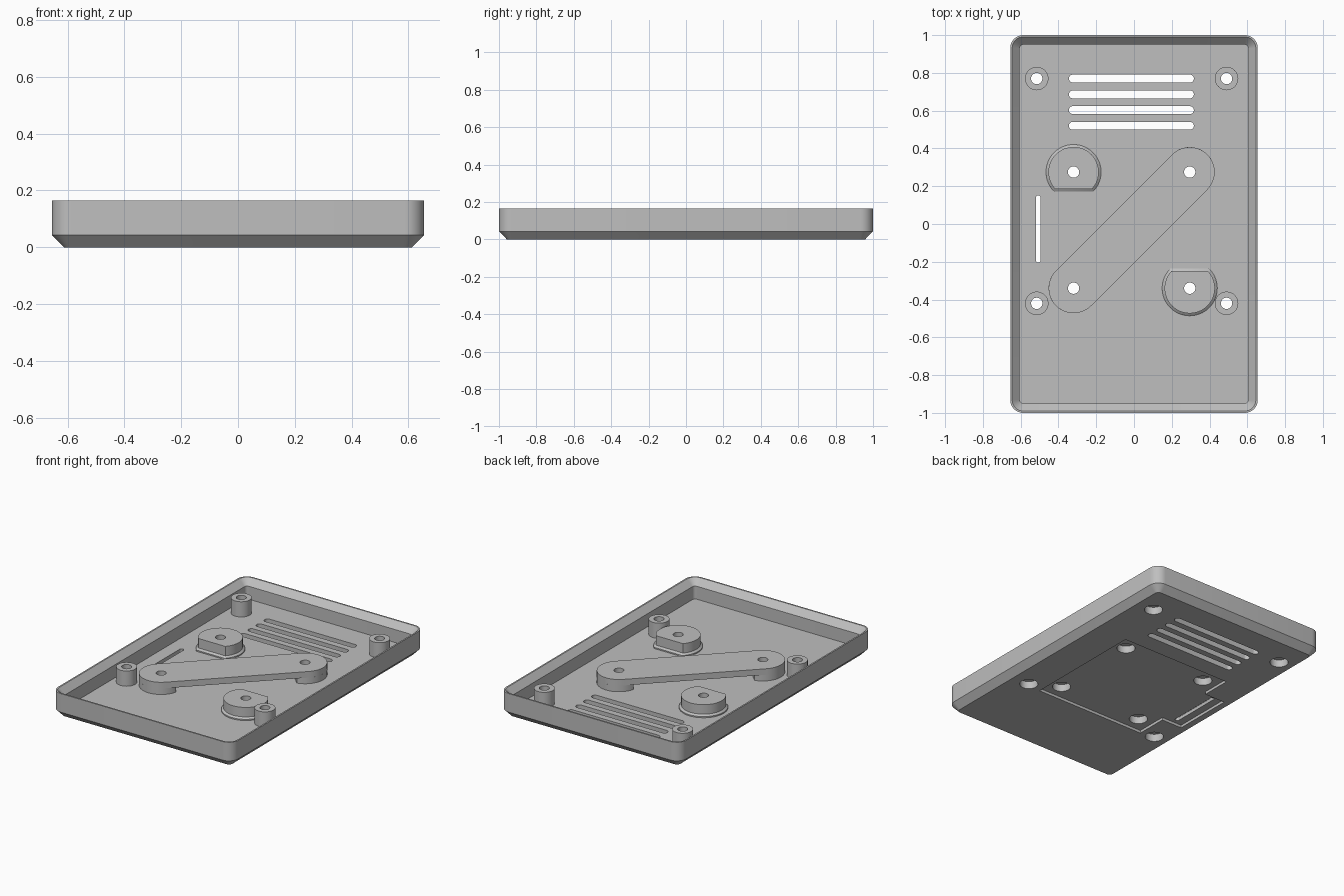
import bpy, bmesh, math

cube = bpy.data.objects.get("Cube")
if cube:
    bpy.data.objects.remove(cube)

grey = bpy.data.materials.new("plain grey plastic")
grey.use_nodes = True
COLOUR = (0.52, 0.52, 0.52, 1)
grey.diffuse_color = COLOUR
grey.node_tree.nodes["Principled BSDF"].inputs["Base Color"].default_value = COLOUR

HALF_X, HALF_Y, HEIGHT = 0.655, 1.0, 0.165
FLOOR, SEAT_TOP, BOSS_TOP = 0.04, 0.12, 0.14
BOSSES = [(x, y) for x in (-0.515, 0.49) for y in (-0.42, 0.77)]
SEATS = [(x, y) for x in (-0.32, 0.295) for y in (-0.34, 0.275)]


# Outlines
def rounded_rect(inset):
    r = max(0.068 - inset, 0.02)
    hx, hy = HALF_X - inset - r, HALF_Y - inset - r
    pts = []
    for i, (sx, sy) in enumerate([(1, 1), (-1, 1), (-1, -1), (1, -1)]):
        for k in range(9):
            a = math.pi / 2 * (i + k / 8)
            pts.append((sx * hx + r * math.cos(a), sy * hy + r * math.sin(a)))
    return pts


def circle(c, r, n=40):
    return [(c[0] + r * math.cos(2 * math.pi * k / n),
             c[1] + r * math.sin(2 * math.pi * k / n)) for k in range(n)]


def capsule(a, b, r, n=20):
    t = math.atan2(b[1] - a[1], b[0] - a[0])
    pts = []
    for c, start in ((b, t - math.pi / 2), (a, t + math.pi / 2)):
        for k in range(n + 1):
            w = start + math.pi * k / n
            pts.append((c[0] + r * math.cos(w), c[1] + r * math.sin(w)))
    return pts


def d_shape(c, r, flat, facing, n=48):
    a0 = math.acos(flat / r)
    pts = []
    for k in range(n + 1):
        w = facing + a0 + (2 * math.pi - 2 * a0) * k / n
        pts.append((c[0] + r * math.cos(w), c[1] + r * math.sin(w)))
    return pts


# Solids lofted through stacked outlines
def loft(bm, layers):
    rings = [[bm.verts.new((x, y, z)) for x, y in pts] for pts, z in layers]
    n = len(rings[0])
    for low, high in zip(rings, rings[1:]):
        for i in range(n):
            j = (i + 1) % n
            bm.faces.new((low[i], low[j], high[j], high[i]))
    bm.faces.new(rings[0][::-1])
    bm.faces.new(rings[-1])


def make(name, solids):
    bm = bmesh.new()
    for layers in solids:
        loft(bm, layers)
    bmesh.ops.recalc_face_normals(bm, faces=bm.faces[:])
    mesh = bpy.data.meshes.new(name)
    bm.to_mesh(mesh)
    bm.free()
    mesh.materials.append(grey)
    ob = bpy.data.objects.new(name, mesh)
    bpy.context.collection.objects.link(ob)
    return ob


def prism(pts, z0, z1):
    return [(pts, z0), (pts, z1)]


parts = []

# Tray shell: chamfered base, thin rim, bevelled inner wall
parts.append(make("tray_shell", [[
    (rounded_rect(0.042), 0), (rounded_rect(0), 0.043),
    (rounded_rect(0), HEIGHT), (rounded_rect(0.01), HEIGHT),
    (rounded_rect(0.05), HEIGHT - 0.04), (rounded_rect(0.05), FLOOR)]]))

# Corner screw bosses
for i, c in enumerate(BOSSES):
    parts.append(make(f"screw_boss_{i + 1}", [prism(circle(c, 0.062), FLOOR, BOSS_TOP)]))

# Flat-sided seats with a flared foot
for name, c, facing in (("left_seat", SEATS[2], math.pi / 2),
                        ("right_seat", SEATS[1], -math.pi / 2)):
    foot, body = d_shape(c, 0.146, 0.104, facing), d_shape(c, 0.133, 0.09, facing)
    parts.append(make(name, [[(foot, FLOOR), (foot, FLOOR + 0.008),
                              (body, FLOOR + 0.018), (body, SEAT_TOP)]]))

# Diagonal bridge and its two legs
front, back = SEATS[0], SEATS[3]
parts.append(make("diagonal_bridge", [prism(capsule(front, back, 0.132), 0.08, SEAT_TOP)]))
for name, c, facing in (("bridge_front_leg", front, math.pi / 4),
                        ("bridge_back_leg", back, math.pi * 1.25)):
    parts.append(make(name, [prism(d_shape(c, 0.132, 0.07, facing), FLOOR, 0.08)]))

# Cutter: shallow pocket under the base with a side tab
pocket = [(-0.42, -0.44), (0.387, -0.44), (0.387, 0.38), (-0.42, 0.38),
          (-0.42, 0.18), (-0.57, 0.18), (-0.57, -0.23), (-0.42, -0.23)]
pocket_cutter = make("pocket_cutter", [prism(pocket, -0.1, 0.018)])

# Cutter: counterbored screw holes, vents and side slot
holes = []
for group, depth in ((BOSSES, 0.05), (SEATS, 0.066)):
    for c in group:
        wide, narrow = circle(c, 0.056), circle(c, 0.03)
        holes.append([(wide, -0.1), (wide, depth), (narrow, depth), (narrow, 0.3)])
for y in (0.77, 0.686, 0.603, 0.52):
    holes.append(prism(capsule((-0.324, y), (0.296, y), 0.021, 10), -0.1, 0.3))
holes.append(prism(capsule((-0.507, -0.192), (-0.507, 0.138), 0.013, 8), -0.1, 0.3))
hole_cutter = make("hole_cutter", holes)

# Cut every part, then bake the result
for ob in parts:
    for cutter in (pocket_cutter, hole_cutter):
        if cutter is pocket_cutter and ob is not parts[0]:
            continue
        mod = ob.modifiers.new("cut", "BOOLEAN")
        mod.object, mod.operation, mod.solver = cutter, "DIFFERENCE", "EXACT"
bpy.context.view_layer.update()
graph = bpy.context.evaluated_depsgraph_get()
baked = [bpy.data.meshes.new_from_object(ob.evaluated_get(graph)) for ob in parts]
for ob, mesh in zip(parts, baked):
    ob.modifiers.clear()
    ob.data = mesh
for cutter in (pocket_cutter, hole_cutter):
    bpy.data.objects.remove(cutter)

# Smooth curves, crisp edges
bpy.ops.object.select_all(action="DESELECT")
for ob in parts:
    ob.select_set(True)
bpy.context.view_layer.objects.active = parts[0]
bpy.ops.object.shade_smooth_by_angle(angle=math.radians(30))
